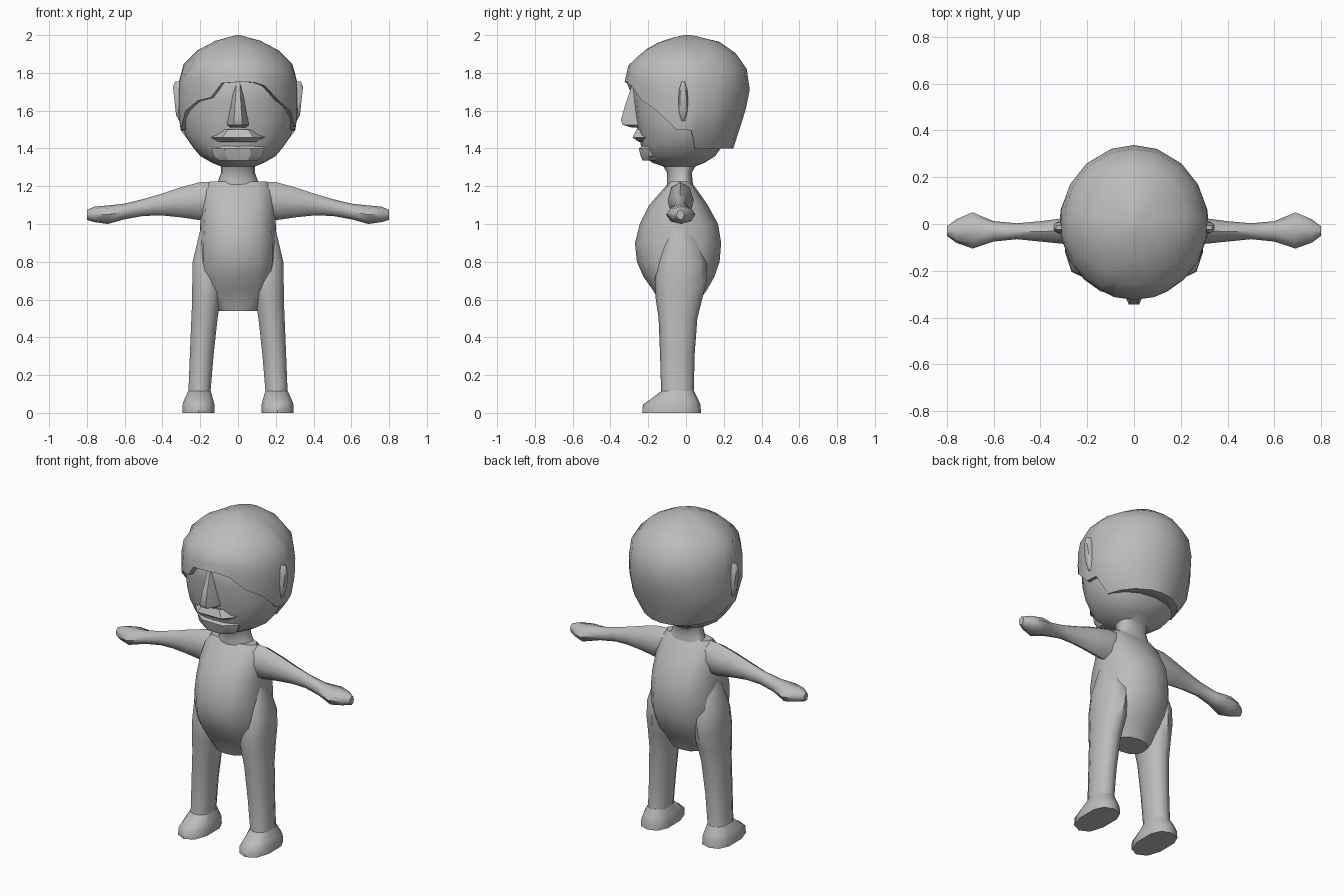
import bpy, bmesh, math
from mathutils import Vector

if "Cube" in bpy.data.objects:
    bpy.data.objects.remove(bpy.data.objects["Cube"])

grey = bpy.data.materials.new("plain grey")
grey.diffuse_color = (0.5, 0.5, 0.5, 1)
grey.use_nodes = True
grey.node_tree.nodes["Principled BSDF"].inputs["Base Color"].default_value = grey.diffuse_color


def make(name, verts, faces, angle=40):
    """Mesh object with consistent normals, smooth except at sharp edges."""
    me = bpy.data.meshes.new(name)
    me.from_pydata(verts, [], faces)
    bm = bmesh.new()
    bm.from_mesh(me)
    bmesh.ops.recalc_face_normals(bm, faces=bm.faces)
    bm.to_mesh(me)
    bm.free()
    me.shade_smooth()
    me.set_sharp_from_angle(angle=math.radians(angle))
    me.materials.append(grey)
    ob = bpy.data.objects.new(name, me)
    bpy.context.collection.objects.link(ob)
    return ob


def skin(name, rings, angle=40):
    """Bridge closed rings of equal length and cap both ends."""
    n = len(rings[0])
    verts = [p for r in rings for p in r]
    faces = [(i * n + j, i * n + (j + 1) % n, (i + 1) * n + (j + 1) % n, (i + 1) * n + j)
             for i in range(len(rings) - 1) for j in range(n)]
    last = (len(rings) - 1) * n
    faces += [tuple(range(n)), tuple(range(last, last + n))]
    return make(name, verts, faces, angle)


def spow(v, p):
    return math.copysign(abs(v) ** p, v)


def level(z, x0, x1, y0, y1, n=12, p=1.0, ym=None):
    """Horizontal ring fitted to x0..x1, y0..y1, widest at ym."""
    cx, rx = (x0 + x1) / 2, (x1 - x0) / 2
    ym = (y0 + y1) / 2 if ym is None else ym
    ring = []
    for k in range(n):
        a = 2 * math.pi * k / n
        c = spow(math.cos(a), p)
        ring.append((cx + rx * spow(math.sin(a), p), ym - c * (ym - y0 if c > 0 else y1 - ym), z))
    return ring


def lerp(table, t):
    """Piecewise linear lookup, one or more values per row."""
    for a, b in zip(table, table[1:]):
        if t <= b[0]:
            f = max(0, (t - a[0]) / (b[0] - a[0]))
            return [u + (v - u) * f for u, v in zip(a[1:], b[1:])]
    return list(table[-1][1:])


# Torso: z, half width, front y, back y
torso = [(.54, .105, -.12, .05), (.60, .15, -.145, .075), (.65, .18, -.175, .11),
         (.72, .195, -.225, .15), (.80, .205, -.26, .178), (.90, .205, -.27, .186),
         (1.0, .20, -.245, .17), (1.1, .195, -.195, .115), (1.18, .185, -.125, .06),
         (1.225, .15, -.085, .025)]
skin("torso", [level(z, -w, w, f, b, 12, .85, -.04) for z, w, f, b in torso])

# Neck and head in one skin
head = [(1.18, .13, -.10, .04), (1.23, .105, -.10, .035), (1.27, .09, -.10, .03),
        (1.305, .09, -.12, .05), (1.325, .14, -.18, .10), (1.36, .20, -.225, .155),
        (1.41, .242, -.238, .19), (1.47, .28, -.25, .22), (1.55, .295, -.268, .24),
        (1.65, .298, -.278, .25), (1.74, .29, -.285, .25), (1.85, .24, -.22, .22)]
skin("head", [level(z, -w, w, f, b, 16, .95, -.01) for z, w, f, b in head])

# Upper lip overhang and chin, each a bevelled bar across the face
lip = [(1.435, .125, -.25), (1.458, .15, -.283), (1.50, .10, -.262)]
skin("upper_lip", [[(-w, -.19, z), (-w, -.205, z), (-w * .55, y, z), (w * .55, y, z),
                    (w, -.205, z), (w, -.19, z)] for z, w, y in lip], 30)
chin = [(1.335, .10, -.23), (1.36, .13, -.24), (1.40, .14, -.25), (1.412, .135, -.235)]
skin("chin", [[(-w, -.15, z), (-w, -.195, z), (-w * .5, y, z), (w * .5, y, z),
               (w, -.195, z), (w, -.15, z)] for z, w, y in chin], 30)

# Nose
nose = [(1.51, .035, -.285), (1.525, .05, -.335), (1.55, .048, -.345),
        (1.62, .036, -.325), (1.71, .025, -.295), (1.75, .02, -.28)]
skin("nose", [[(-w * 1.2, -.24, z), (-w, -.285 if i < 4 else -.27, z), (-w * .45, y, z),
               (w * .45, y, z), (w, -.285 if i < 4 else -.27, z), (w * 1.2, -.24, z)]
              for i, (z, w, y) in enumerate(nose)], 50)

# Hair cap: outline by height, hem height by angle from the front
outline = [(1.40, .235, -.25, .25), (1.50, .308, -.29, .283), (1.60, .32, -.31, .315),
           (1.75, .315, -.325, .345), (1.84, .297, -.305, .315), (1.92, .215, -.22, .25),
           (1.975, .11, -.12, .16), (2.0, .01, -.01, .03)]
hem_right = [(0, 1.752), (16, 1.75), (30, 1.725), (42, 1.655), (60, 1.60), (80, 1.50),
             (96, 1.495), (101, 1.40), (180, 1.40)]
hem_left = [(0, 1.752), (16, 1.745), (26, 1.67), (45, 1.65), (60, 1.60), (80, 1.50),
            (96, 1.495), (101, 1.40), (180, 1.40)]
angles = [0, 16, 27, 42, 60, 80, 96, 101, 120, 140, 162, 180]
columns = [(a, hem_right) for a in angles] + [(-a, hem_left) for a in angles[-2:0:-1]]


def hair_ring(t, inset=1.0):
    ring = []
    for deg, hem in columns:
        low = lerp(hem, abs(deg))[0]
        z = low + (2.0 - low) * t
        w, f, b = lerp(outline, z)
        c, s = math.cos(math.radians(deg)), math.sin(math.radians(deg))
        ring.append((w * s * inset, (-f * -c if c > 0 else -b * c) * inset, z))
    return ring


skin("hair", [hair_ring(0, .8)] + [hair_ring(t) for t in (0, .17, .35, .52, .7, .84, .94, 1)], 45)

# Arm rings: x, bottom z, top z, front y, back y
arm = [(.13, 1.03, 1.222, -.10, .04), (.20, 1.02, 1.222, -.095, .04),
       (.30, 1.035, 1.195, -.085, .025), (.40, 1.045, 1.162, -.075, .012),
       (.50, 1.043, 1.132, -.065, .003), (.60, 1.025, 1.108, -.075, .012),
       (.69, 1.0, 1.098, -.105, .05), (.76, 1.01, 1.092, -.08, .02), (.80, 1.022, 1.075, -.05, -.01)]
# Leg levels: z, inner x, outer x, front y, back y
leg = [(.06, .135, .275, -.14, .05), (.12, .142, .265, -.132, .042), (.30, .127, .258, -.137, .045),
       (.50, .105, .25, -.145, .06), (.60, .09, .246, -.16, .085), (.70, .07, .246, -.165, .11),
       (.80, .06, .244, -.15, .11), (.90, .06, .22, -.12, .08), (1.0, .08, .195, -.08, .03)]
# Foot levels: z, inner x, outer x, toe y, heel y
foot = [(0, .122, .298, -.232, .08), (.045, .122, .296, -.228, .076),
        (.07, .128, .288, -.19, .065), (.115, .142, .266, -.132, .043)]

for s, side in ((-1, "left"), (1, "right")):
    rings = []
    for x, z0, z1, y0, y1 in arm:
        a8 = [math.pi * k / 4 for k in range(8)]
        rings.append([(s * x, (y0 + y1) / 2 + (y1 - y0) / 2 * math.cos(a),
                       (z0 + z1) / 2 + (z1 - z0) / 2 * math.sin(a)) for a in a8])
    skin("arm_" + side, rings, 50)
    for name, rows, p in (("leg_", leg, .9), ("foot_", foot, .8)):
        skin(name + side, [[(s * x, y, z) for x, y, z in level(h, i, o, f, b, 10, p, -.05)]
                           for h, i, o, f, b in rows], 50)
    # Ear: thin flattened oval standing proud of the hair
    oval = [(math.cos(math.pi * k / 5), math.sin(math.pi * k / 5)) for k in range(10)]
    skin("ear_" + side, [[(s * (x + .012 * v * r), -.015 + .026 * u * r, 1.65 + .11 * v * r)
                          for u, v in oval] for x, r in ((.28, 1), (.322, 1), (.336, .7))], 50)
